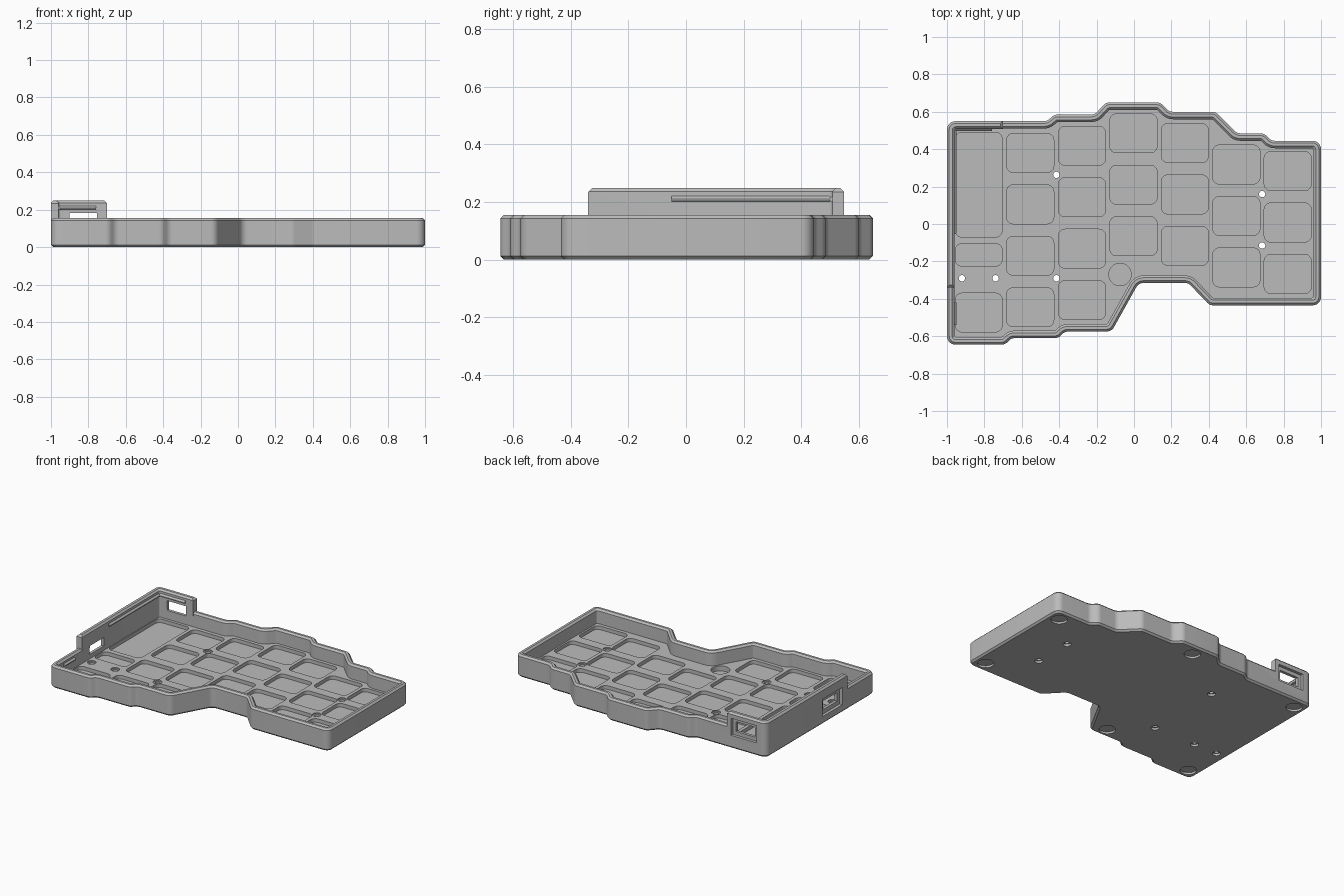
import bpy, bmesh, math
from mathutils import Vector

cube = bpy.data.objects.get("Cube")
if cube:
    bpy.data.objects.remove(cube, do_unlink=True)

grey = bpy.data.materials.new("matt_grey")
grey.use_nodes = True
colour = (0.5, 0.5, 0.5, 1)
grey.diffuse_color = colour
grey.node_tree.nodes["Principled BSDF"].inputs["Base Color"].default_value = colour

# Plan outline, counter-clockwise
OUTLINE = [(-1, -.645), (-.69, -.645), (-.655, -.61), (-.405, -.61), (-.37, -.575),
           (-.12, -.575), (.025, -.315), (.29, -.315), (.405, -.435), (1, -.435),
           (1, .445), (.735, .445), (.695, .485), (.55, .485), (.435, .6), (.19, .6),
           (.14, .65), (-.15, .65), (-.21, .585), (-.425, .585), (-.465, .55), (-1, .55)]
FLOOR, POCKET, RIM, HIGH = .055, .03, .155, .248


def rounded(points, radius, inset=0, steps=6):
    """Inset a sharp polygon, then round its corners."""
    pts = [Vector(p) for p in points]
    n = len(pts)
    moved, turns = [], []
    for i, p in enumerate(pts):
        a = (p - pts[i - 1]).normalized()
        b = (pts[(i + 1) % n] - p).normalized()
        na, nb = Vector((-a.y, a.x)), Vector((-b.y, b.x))
        moved.append(p + (na + nb) * inset / (1 + na.dot(nb)))
        turns.append((a, b, na, a.x * b.y - a.y * b.x))
    out = []
    for p, (a, b, na, cross) in zip(moved, turns):
        side = 1 if cross > 0 else -1
        r = max(radius - side * inset, .012)
        angle = math.acos(max(-1, min(1, a.dot(b))))
        start = p - a * r * math.tan(angle / 2)
        centre = start + na * side * r
        for k in range(steps + 1):
            t = side * angle * k / steps
            v = start - centre
            out.append(centre + Vector((v.x * math.cos(t) - v.y * math.sin(t),
                                        v.x * math.sin(t) + v.y * math.cos(t))))
    return out


def loft(bm, rings, closed=False):
    """Skin a list of (2D points, z) rings; cap the ends or close the loop."""
    rows = [[bm.verts.new((p[0], p[1], z)) for p in pts] for pts, z in rings]
    pairs = list(zip(rows, rows[1:]))
    if closed:
        pairs.append((rows[-1], rows[0]))
    else:
        bm.faces.new(rows[0][::-1])
        bm.faces.new(rows[-1])
    for low, high in pairs:
        for i in range(len(low)):
            j = (i + 1) % len(low)
            bm.faces.new((low[i], low[j], high[j], high[i]))


def finish(name, bm):
    bmesh.ops.recalc_face_normals(bm, faces=bm.faces)
    mesh = bpy.data.meshes.new(name)
    bm.to_mesh(mesh)
    bm.free()
    ob = bpy.data.objects.new(name, mesh)
    bpy.context.collection.objects.link(ob)
    mesh.materials.append(grey)
    return ob


def circle(x, y, r, n=32):
    return [(x + r * math.cos(2 * math.pi * k / n), y + r * math.sin(2 * math.pi * k / n))
            for k in range(n)]


def rectangle(x0, y0, x1, y1):
    return [(x0, y0), (x1, y0), (x1, y1), (x0, y1)]


def activate(ob):
    bpy.ops.object.select_all(action='DESELECT')
    ob.select_set(True)
    bpy.context.view_layer.objects.active = ob


def boolean(ob, cutter, operation='DIFFERENCE'):
    cutter.hide_render = True
    mod = ob.modifiers.new("cut", 'BOOLEAN')
    mod.operation, mod.object, mod.solver = operation, cutter, 'EXACT'
    activate(ob)
    bpy.ops.object.modifier_apply(modifier=mod.name)


# Tray with chamfered rim and base
bm = bmesh.new()
loft(bm, [(rounded(OUTLINE, .045, d), z) for d, z in (
    (.012, 0), (0, .012), (0, RIM - .012), (.012, RIM), (.028, RIM),
    (.04, RIM - .012), (.04, FLOOR))])
tray = finish("tray", bm)

# Raised wall round the back left corner
bm = bmesh.new()
loft(bm, [(rounded(OUTLINE, .045, d), z) for d, z in (
    (0, .13), (0, HIGH - .012), (.012, HIGH), (.03, HIGH),
    (.041, HIGH - .012), (.041, .13))], closed=True)
raised_wall = finish("raised_wall", bm)
bm = bmesh.new()
loft(bm, [(rectangle(-1.1, -.34, -.7, .7), .1), (rectangle(-1.1, -.34, -.7, .7), HIGH - .014),
          (rectangle(-1.1, -.325, -.715, .7), HIGH + .001)])
keep = finish("raised_wall_limit", bm)
boolean(raised_wall, keep, 'INTERSECT')

# Rounded pockets in the floor
pockets = bmesh.new()


def pocket(x0, y0, x1, y1):
    shape = rounded(rectangle(x0, y0, x1, y1), .035)
    loft(pockets, [(shape, POCKET), (shape, FLOOR + .02)])


COLUMNS = [(-.555, .38, 4), (-.278, .418, 4), (-.003, .485, 3),
           (.272, .433, 3), (.547, .318, 3), (.822, .283, 3)]
for x, top, count in COLUMNS:
    for k in range(count):
        y = top - .275 * k
        pocket(x - .126, y - .104, x + .126, y + .104)
for low, high in ((-.07, .49), (-.225, -.105), (-.577, -.37)):
    pocket(-.955, low, -.705, high)
button = circle(-.075, -.27, .06)
loft(pockets, [(button, .02), (button, FLOOR + .02)])

# Screw holes with wider mouths, and foot recesses underneath
holes = bmesh.new()
for x, y in ((-.415, .263), (.685, .16), (.685, -.115),
             (-.92, -.29), (-.74, -.29), (-.415, -.29)):
    loft(holes, [(circle(x, y, r, 24), z) for r, z in (
        (.026, -.01), (.026, .015), (.017, .015), (.017, .047), (.028, .047), (.028, .08))])
for x, y in ((.92, .365), (.92, -.355), (0, .57), (-.92, .47), (-.2, -.5), (-.92, -.565)):
    loft(holes, [(circle(x, y, .052), -.01), (circle(x, y, .052), .014)])

# Ports: through opening plus shallow outer recess
ports = bmesh.new()


def port(back, a, b, low, high, margin):
    for grow, depth in ((0, .1), (margin, .02)):
        a0, b0 = a - grow, b + grow
        box = (rectangle(a0, .55 - depth, b0, .6) if back
               else rectangle(-1.05, a0, -1 + depth, b0))
        loft(ports, [(box, low - grow), (box, high + grow)])


cutters = [finish("pocket_cutter", pockets), finish("hole_cutter", holes)]
for cutter in cutters:
    boolean(tray, cutter)
for args in ((True, -.9, -.755, .115, .183, .025), (False, -.255, -.1, .085, .145, .03)):
    ports = bmesh.new()
    port(*args, )
    bmesh.ops.recalc_face_normals(ports, faces=ports.faces)
    cutter = finish("port_cutter", ports)
    cutters.append(cutter)
    for ob in (tray, raised_wall):
        mod = ob.modifiers.new("port", 'BOOLEAN')
        mod.operation, mod.object, mod.solver = 'DIFFERENCE', cutter, 'EXACT'
        mod.use_self = True
        activate(ob)
        bpy.ops.object.modifier_apply(modifier=mod.name)
for cutter in cutters + [keep]:
    bpy.data.objects.remove(cutter, do_unlink=True)


# Snap ridges inside the walls
def ridge(name, x0, y0, x1, y1, nx, ny, z):
    bm = bmesh.new()
    ends = []
    for x, y in ((x0, y0), (x1, y1)):
        ends.append([bm.verts.new(v) for v in (
            (x - nx * .005, y - ny * .005, z), (x + nx * .011, y + ny * .011, z + .004),
            (x + nx * .011, y + ny * .011, z + .01), (x - nx * .005, y - ny * .005, z + .025))])
    a, b = ends
    bm.faces.new(a)
    bm.faces.new(b[::-1])
    for i in range(4):
        j = (i + 1) % 4
        bm.faces.new((a[i], b[i], b[j], a[j]))
    return finish(name, bm)


ridges = [ridge("left_ridge", -.959, -.05, -.959, .5, 1, 0, .2),
          ridge("back_ridge", -.955, .509, -.76, .509, 0, -1, .2),
          ridge("front_left_ridge", -.96, -.54, -.96, -.42, 1, 0, .11)]

for ob in [tray, raised_wall]:
    activate(ob)
    bpy.ops.object.shade_smooth_by_angle(angle=math.radians(30))
